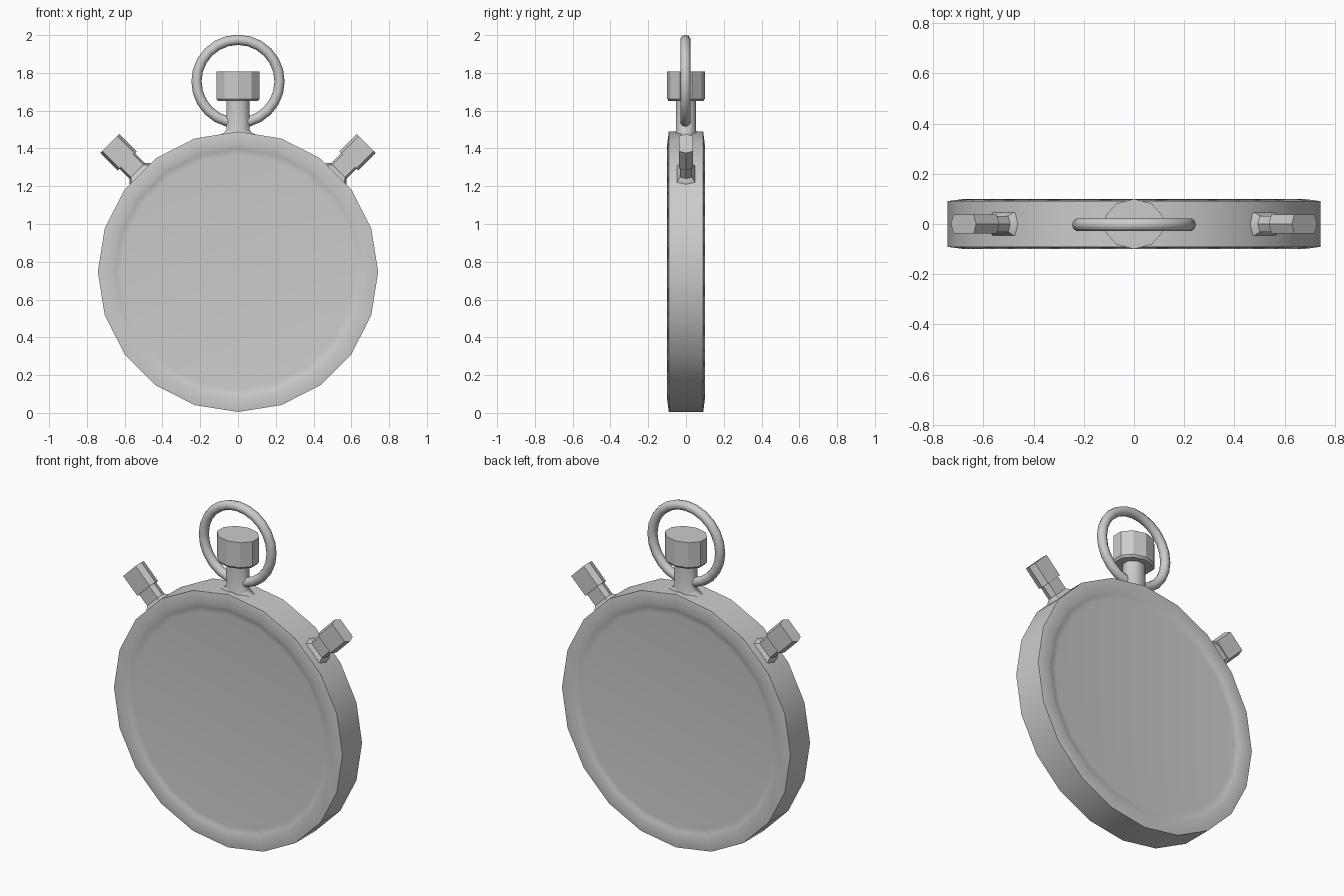
import bpy, bmesh, math
from mathutils import Matrix, Vector

cube = bpy.data.objects.get("Cube")
if cube:
    bpy.data.objects.remove(cube, do_unlink=True)

GREY = (0.6, 0.6, 0.6, 1)
metal = bpy.data.materials.new("plain grey")
metal.use_nodes = True
metal.diffuse_color = GREY
metal.node_tree.nodes["Principled BSDF"].inputs["Base Color"].default_value = GREY

CENTRE = Vector((0, 0, 0.747))


def ngon(sides, start=0.0):
    """Unit cross-section with evenly spaced corners."""
    steps = [math.radians(start) + math.tau * i / sides for i in range(sides)]
    return [(math.cos(a), math.sin(a)) for a in steps]


def loft(name, section, rings, matrix, angle=30):
    """Skin rings of (height, x radius, y radius) along local z and cap the ends."""
    bm = bmesh.new()
    loops = [[bm.verts.new((x * rx, y * ry, h)) for x, y in section]
             for h, rx, ry in rings]
    n = len(section)
    for low, high in zip(loops, loops[1:]):
        for i in range(n):
            j = (i + 1) % n
            bm.faces.new((low[i], low[j], high[j], high[i]))
    bm.faces.new(loops[0][::-1])
    bm.faces.new(loops[-1])
    bmesh.ops.recalc_face_normals(bm, faces=bm.faces)
    mesh = bpy.data.meshes.new(name)
    bm.to_mesh(mesh)
    bm.free()
    obj = bpy.data.objects.new(name, mesh)
    bpy.context.collection.objects.link(obj)
    obj.matrix_world = matrix
    finish(obj, angle)
    return obj


def finish(obj, angle):
    obj.data.materials.append(metal)
    bpy.ops.object.select_all(action="DESELECT")
    obj.select_set(True)
    bpy.context.view_layer.objects.active = obj
    bpy.ops.object.shade_smooth_by_angle(angle=math.radians(angle))


# Case: sloped rim and shallow dished face, the same on both sides
half = [(0.086, 0.62), (0.089, 0.65), (0.1, 0.675), (0.091, 0.742)]
profile = [(-h, r, r) for h, r in half] + [(h, r, r) for h, r in reversed(half)]
to_front = Matrix.Translation(CENTRE) @ Matrix.Rotation(math.radians(90), 4, "X")
loft("case", ngon(20), profile, to_front, 40)

# Stem and crown on top
up = Matrix.Identity(4)
loft("crown_stem", ngon(8, 22.5),
     [(1.44, 0.2, 0.055), (1.482, 0.08, 0.06), (1.5, 0.065, 0.058), (1.67, 0.065, 0.058)], up, 50)
loft("crown", ngon(10, 18),
     [(1.65, 0.11, 0.09), (1.662, 0.121, 0.1), (1.808, 0.121, 0.1)], up)

# Hanging ring
bpy.ops.mesh.primitive_torus_add(major_segments=24, minor_segments=10,
                                 major_radius=0.22, minor_radius=0.027,
                                 location=(0, -0.003, 1.755),
                                 rotation=(math.radians(90), 0, 0))
ring = bpy.context.object
ring.name = "hanging_ring"
finish(ring, 60)

# Slanted side buttons, each with a neck flaring into the case
button_section = [(1, 0), (0.8, 1), (-0.8, 1), (-1, 0), (-0.8, -1), (0.8, -1)]
for side, sign in (("left", 1), ("right", -1)):
    tilt = Matrix.Translation(CENTRE) @ Matrix.Rotation(sign * math.radians(45), 4, "Y")
    loft(side + "_button_neck", button_section,
         [(0.7, 0.1, 0.055), (0.738, 0.075, 0.045), (0.755, 0.058, 0.032), (0.84, 0.058, 0.032)], tilt)
    loft(side + "_button", button_section,
         [(0.83, 0.071, 0.038), (0.96, 0.071, 0.038)], tilt)
